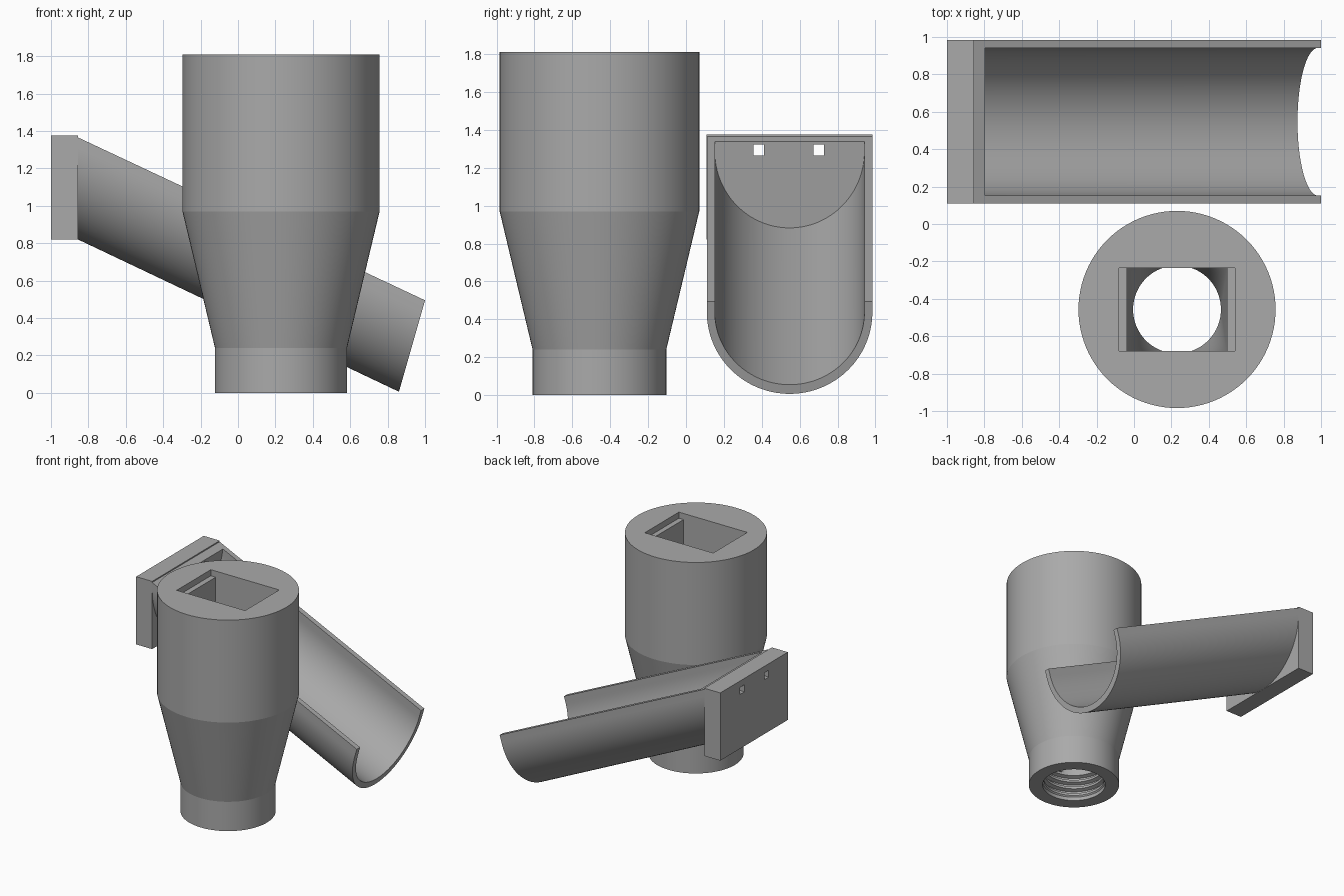
import bpy, bmesh, math

cube = bpy.data.objects.get("Cube")
if cube:
    bpy.data.objects.remove(cube, do_unlink=True)

grey = bpy.data.materials.new("plain grey")
grey.use_nodes = True
GREY = (0.40, 0.40, 0.40, 1)
grey.diffuse_color = GREY
grey.node_tree.nodes["Principled BSDF"].inputs["Base Color"].default_value = GREY


def finish(name, bm):
    bmesh.ops.recalc_face_normals(bm, faces=bm.faces)
    mesh = bpy.data.meshes.new(name)
    bm.to_mesh(mesh)
    bm.free()
    mesh.materials.append(grey)
    obj = bpy.data.objects.new(name, mesh)
    bpy.context.collection.objects.link(obj)
    return obj


def activate(obj):
    bpy.ops.object.select_all(action='DESELECT')
    obj.select_set(True)
    bpy.context.view_layer.objects.active = obj


def combine(obj, other, operation):
    other.hide_render = True
    mod = obj.modifiers.new("combine", 'BOOLEAN')
    mod.operation, mod.object, mod.solver = operation, other, 'EXACT'
    activate(obj)
    bpy.ops.object.modifier_apply(modifier=mod.name)
    bpy.data.objects.remove(other, do_unlink=True)


def bridge(name, rings):
    """Closed solid through matching rings of points."""
    bm = bmesh.new()
    loops = [[bm.verts.new(p) for p in ring] for ring in rings]
    n = len(loops[0])
    for a, b in zip(loops, loops[1:]):
        for i in range(n):
            j = (i + 1) % n
            bm.faces.new((a[i], a[j], b[j], b[i]))
    bm.faces.new(loops[0])
    bm.faces.new(loops[-1])
    return finish(name, bm)


def box(name, x, y, z):
    return bridge(name, [[(x[0], y[0], h), (x[1], y[0], h),
                          (x[1], y[1], h), (x[0], y[1], h)] for h in z])


def circle(r, z, count=96):
    angles = [math.tau * i / count for i in range(count)]
    return [(CX + r * math.cos(a), CY + r * math.sin(a), z) for a in angles]


def lathe(name, profile):
    return bridge(name, [circle(r, z) for r, z in profile])


# Hopper body: collar, cone and drum
CX, CY = 0.23, -0.457
hopper = lathe("hopper", [(0.353, 0), (0.353, 0.24), (0.527, 0.97), (0.527, 1.81)])

# Shallow ledged slot in the top
HALF_Y = 0.221
combine(hopper, box("slot_cutter", (CX - 0.311, CX + 0.309),
                    (CY - HALF_Y, CY + HALF_Y), (1.76, 1.9)), 'DIFFERENCE')

# Rectangular shaft narrowing to a round outlet
bm = bmesh.new()
for z in (0.97, 1.95):
    for sx in (-1, 1):
        for sy in (-1, 1):
            bm.verts.new((CX + sx * 0.267, CY + sy * HALF_Y, z))
for x, y, z in circle(0.235, 0.23):
    bm.verts.new((x, max(CY - HALF_Y, min(CY + HALF_Y, y)), z))
bmesh.ops.convex_hull(bm, input=bm.verts)
combine(hopper, finish("shaft_cutter", bm), 'DIFFERENCE')

# Ridged bore inside the collar
ridges = [(0.245, -0.1), (0.245, 0.03)]
for i in range(3):
    base = 0.04 + i * 0.06
    ridges += [(0.235, base), (0.235, base + 0.02), (0.265, base + 0.03), (0.265, base + 0.05)]
ridges += [(0.235, 0.22), (0.235, 0.24)]
combine(hopper, lathe("bore_cutter", ridges), 'DIFFERENCE')

# Sloping chute: U section, with both ends cut by slanted planes
SLOPE, RIM_X, RIM_Z, CHUTE_Y = 0.4744, 1.0, 0.495, 0.547


def u_section(radius, depth, top):
    arc = [math.pi * i / 64 for i in range(65)]
    wall = 0.065
    pts = [(radius * math.cos(a), wall + (depth - wall) * math.sin(a)) for a in arc]
    return [(radius, top)] + pts + [(-radius, top)]


def chute_ring(section, x0, lean):
    ring = []
    for y, v in section:
        x = x0 - lean * v / (1 + SLOPE * lean)
        ring.append((x, CHUTE_Y + y, RIM_Z - SLOPE * (x - RIM_X) - v))
    return ring


outer = u_section(0.437, 0.555, 0)
inner = u_section(0.395, 0.50, -0.1)
chute = bridge("chute", [chute_ring(outer, -0.855, 0), chute_ring(outer, 1, 0.2857)])
# Extend the chute into its mounting plate
for v in chute.data.vertices:
    if v.co.x < -0.8:
        v.co.x -= 0.02
        v.co.z -= 0.0 if v.co.z > 1.3 else -0.0095
plate = box("mounting_plate", (-1, -0.855),
            (CHUTE_Y - 0.4375, CHUTE_Y + 0.4375), (0.82, 1.375))
combine(chute, plate, 'UNION')
combine(chute, bridge("channel_cutter", [chute_ring(inner, -0.795, 0.163),
                                         chute_ring(inner, 1.3, 0.2857)]), 'DIFFERENCE')

# Square screw holes
for y in (0.385, 0.70):
    combine(chute, box("hole_cutter", (-1.1, -0.7), (y - 0.028, y + 0.028),
                       (1.265, 1.322)), 'DIFFERENCE')

for obj in (hopper, chute):
    activate(obj)
    bpy.ops.object.shade_smooth_by_angle(angle=math.radians(12))
